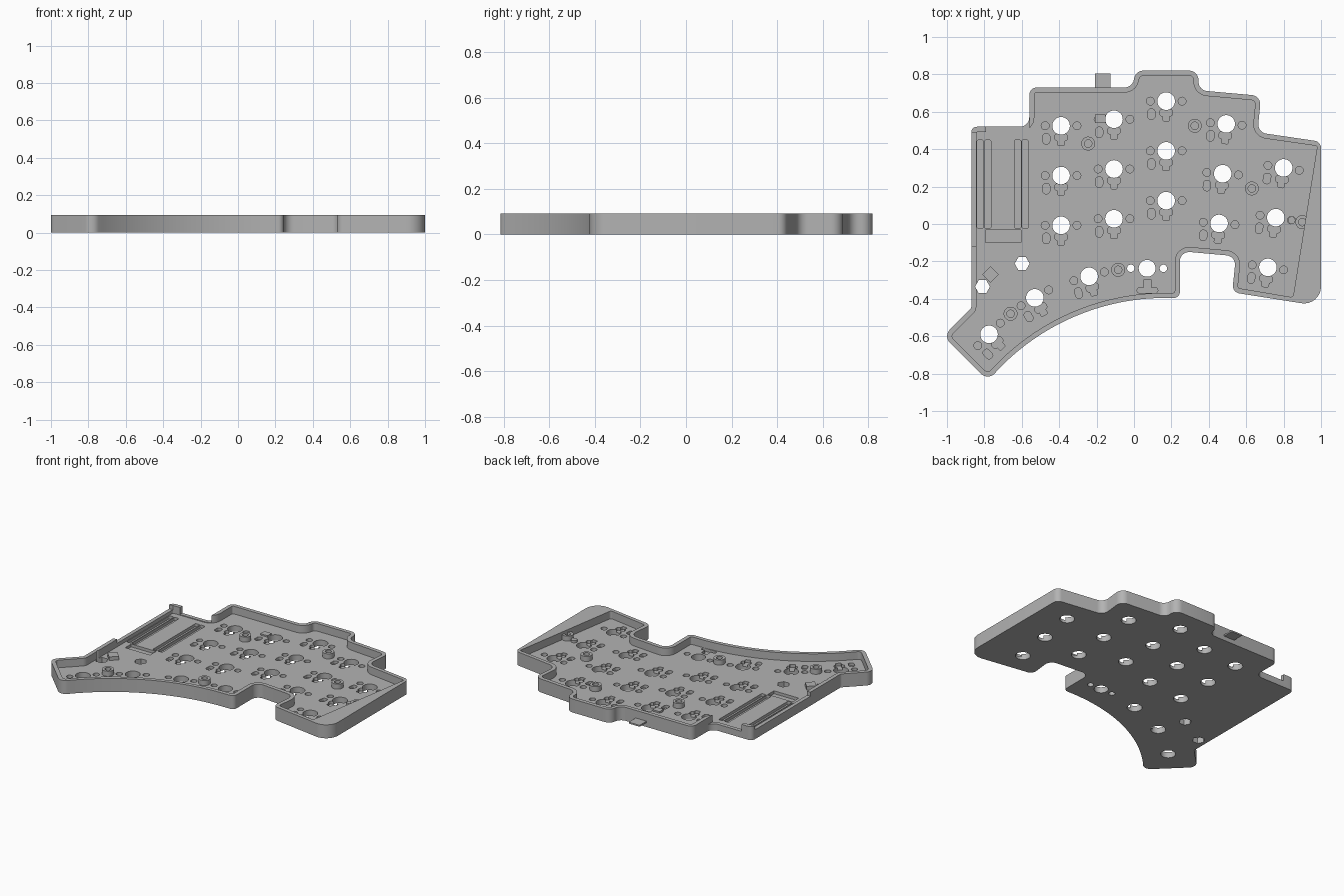
import bpy, bmesh, math
from mathutils import Vector, Matrix

cube = bpy.data.objects.get("Cube")
if cube:
    bpy.data.objects.remove(cube, do_unlink=True)

HEIGHT, FLOOR, POCKET, WALL = 0.093, 0.04, 0.02, 0.027

grey = bpy.data.materials.new("plain grey")
grey.use_nodes = True
grey.diffuse_color = (0.45, 0.45, 0.45, 1)
grey.node_tree.nodes["Principled BSDF"].inputs["Base Color"].default_value = (0.45, 0.45, 0.45, 1)


def fillet(corners):
    """Round every (x, y, radius) corner of a closed outline."""
    out = []
    n = len(corners)
    for i, (x, y, r) in enumerate(corners):
        p = Vector((x, y))
        if r <= 0:
            out.append(p)
            continue
        a = (Vector(corners[i - 1][:2]) - p).normalized()
        b = (Vector(corners[(i + 1) % n][:2]) - p).normalized()
        half = a.angle(b) / 2
        centre = p + (a + b).normalized() * r / math.sin(half)
        start = p + a * r / math.tan(half) - centre
        end = p + b * r / math.tan(half) - centre
        turn = start.angle_signed(end)
        for k in range(9):
            out.append(centre + Matrix.Rotation(-turn * k / 8, 2) @ start)
    return out


def inset(corners, t):
    """Offset a counter-clockwise outline inwards, keeping fillets concentric."""
    out = []
    n = len(corners)
    for i, (x, y, r) in enumerate(corners):
        p = Vector((x, y))
        d1 = (p - Vector(corners[i - 1][:2])).normalized()
        d2 = (Vector(corners[(i + 1) % n][:2]) - p).normalized()
        n1, n2 = Vector((-d1.y, d1.x)), Vector((-d2.y, d2.x))
        q = p + (n1 + n2) * t / (1 + n1.dot(n2))
        convex = d1.cross(d2) > 0
        out.append((q.x, q.y, 0 if r == 0 else max(0.01, r - t if convex else r + t)))
    return out


def prism(bm, points, z0, z1):
    lower = [bm.verts.new((p[0], p[1], z0)) for p in points]
    upper = [bm.verts.new((p[0], p[1], z1)) for p in points]
    bm.faces.new(lower[::-1])
    bm.faces.new(upper)
    for i in range(len(points)):
        j = (i + 1) % len(points)
        bm.faces.new((lower[i], lower[j], upper[j], upper[i]))


def disc(x, y, r, sides=24, turn=0.0):
    return [(x + r * math.cos(turn + math.tau * k / sides),
             y + r * math.sin(turn + math.tau * k / sides)) for k in range(sides)]


def slab(x, y, w, h, r=0.0):
    return fillet([(x - w / 2, y - h / 2, r), (x + w / 2, y - h / 2, r),
                   (x + w / 2, y + h / 2, r), (x - w / 2, y + h / 2, r)])


def build(name, prisms):
    """Make an object from (points, z0, z1) prisms."""
    bm = bmesh.new()
    for pts, z0, z1 in prisms:
        prism(bm, pts, z0, z1)
    bmesh.ops.recalc_face_normals(bm, faces=bm.faces)
    mesh = bpy.data.meshes.new(name)
    bm.to_mesh(mesh)
    bm.free()
    mesh.materials.append(grey)
    ob = bpy.data.objects.new(name, mesh)
    bpy.context.collection.objects.link(ob)
    return ob


def activate(ob):
    bpy.ops.object.select_all(action='DESELECT')
    ob.select_set(True)
    bpy.context.view_layer.objects.active = ob


def carve(ob, prisms):
    cutter = build("cutter", prisms)
    cutter.hide_render = True
    mod = ob.modifiers.new("carve", 'BOOLEAN')
    mod.operation, mod.solver, mod.object = 'DIFFERENCE', 'EXACT', cutter
    activate(ob)
    bpy.ops.object.modifier_apply(modifier=mod.name)
    bpy.data.objects.remove(cutter, do_unlink=True)


# Case outline: curved thumb edge, then the stepped edge round to the left
R = 1.24
outline = [(-0.78, -0.838, 0.05)]
for k in range(23, -1, -1):
    a = math.radians(2 * k)
    outline.append((0.17 - R * math.sin(a), -0.395 - R * (1 - math.cos(a)), 0))
outline += [(0.245, -0.395, 0.03), (0.245, -0.145, 0.05), (0.545, -0.172, 0.05),
            (0.525, -0.365, 0.04), (1.0, -0.44, 0.09), (1.0, 0.44, 0.04),
            (0.66, 0.49, 0.05), (0.68, 0.685, 0.05), (0.345, 0.715, 0.05),
            (0.345, 0.82, 0.05), (0, 0.82, 0.05), (0, 0.73, 0.05),
            (-0.56, 0.73, 0.04), (-0.56, 0.52, 0.05), (-0.87, 0.52, 0.03),
            (-0.87, -0.45, 0.02), (-1.02, -0.6, 0.05)]
case = build("case", [(fillet(outline), 0, HEIGHT)])

# Cavity, leaving a wide wedge-shaped rim on the right
inner = inset(outline, WALL)
for i, c in enumerate(outline):
    if c[:2] == (1.0, -0.44):
        inner[i] = (0.85, -0.392, 0.015)
    if c[:2] == (1.0, 0.44):
        inner[i] = (0.98, 0.417, 0.01)
carve(case, [(fillet(inner), FLOOR, 0.2)])

# Lowered walls beside the controller bay
carve(case, [(slab(-0.675, 0.53, 0.23, 0.09), FLOOR + 0.005, 0.2),
             (slab(-0.865, 0.185, 0.06, 0.61), 0.065, 0.2)])

# Key positions: x, y, rotation in degrees
keys = []
for x, top, step_x, tilt in ((-0.39, 0.525, 0, 0), (-0.107, 0.56, 0, 0), (0.172, 0.657, 0, 0),
                             (0.493, 0.535, -0.019, -4.5), (0.80, 0.3, -0.042, -9)):
    keys += [(x + step_x * k, top - 0.266 * k, tilt) for k in range(3)]
keys += [(-0.24, -0.28, 16), (-0.53, -0.395, 30), (-0.775, -0.59, 45)]
thumb = (0.07, -0.237)


def at_keys(points):
    """Repeat a local shape as a pocket below every key."""
    out = []
    for x, y, deg in keys:
        rot = Matrix.Rotation(math.radians(deg), 2)
        out.append(([rot @ Vector(p) + Vector((x, y)) for p in points], POCKET, FLOOR + 0.01))
    return out


# Through holes: switch centres, thumb key legs and two hexagons
holes = [(x, y, 0.047, 32) for x, y, _ in keys] + [thumb + (0.045, 32)]
holes += [(thumb[0] + s * 0.087, thumb[1], 0.02, 20) for s in (-1, 1)]
holes += [(-0.598, -0.212, 0.04, 6), (-0.81, -0.335, 0.04, 6)]
carve(case, [(disc(*h), -0.1, 0.2) for h in holes])

# Socket pockets round each key
carve(case, at_keys(disc(-0.085, 0, 0.021, 16)) + at_keys(disc(0.085, 0, 0.021, 16))
      + at_keys(slab(-0.079, -0.07, 0.038, 0.056, 0.017)) + at_keys(slab(0, -0.062, 0.068, 0.036, 0.014)))
carve(case, at_keys(slab(0, -0.08, 0.037, 0.052, 0.008)))
carve(case, [(slab(0.072, -0.355, 0.11, 0.026, 0.01), POCKET, 0.05)])
carve(case, [(slab(0.072, -0.33, 0.045, 0.06), POCKET, 0.05)])

# Controller bay grooves
carve(case, [(slab(x, 0.213, 0.034, 0.472, 0.008), POCKET, 0.05)
             for x in (-0.822, -0.782, -0.622, -0.582)]
      + [(slab(-0.7, -0.066, 0.19, 0.066), POCKET, 0.05)])

# Screw standoffs
posts = [(-0.245, 0.43), (0.325, 0.525), (0.63, 0.19), (-0.085, -0.245), (-0.66, -0.48), (0.9, 0.01)]
standoffs = build("standoffs", [(disc(x, y, 0.037, 32), FLOOR - 0.005, 0.075) for x, y in posts])
carve(standoffs, [(disc(x, y, 0.02, 24), FLOOR + 0.001, 0.2) for x, y in posts])

# Small parts: locating peg on the last post, rear tab, support blocks
build("side_peg", [(disc(0.843, 0.02, 0.02, 16), FLOOR - 0.005, 0.055)])
build("rear_tab", [(slab(-0.167, 0.755, 0.083, 0.1), 0.03, FLOOR)])
build("diamond_block", [(disc(-0.767, -0.27, 0.044, 4), FLOOR - 0.005, 0.065)])
build("connector_rest", [(slab(-0.18, 0.563, 0.055, 0.045), FLOOR - 0.005, 0.05)])

for ob in (case, standoffs):
    activate(ob)
    bpy.ops.object.shade_smooth_by_angle(angle=math.radians(30))
